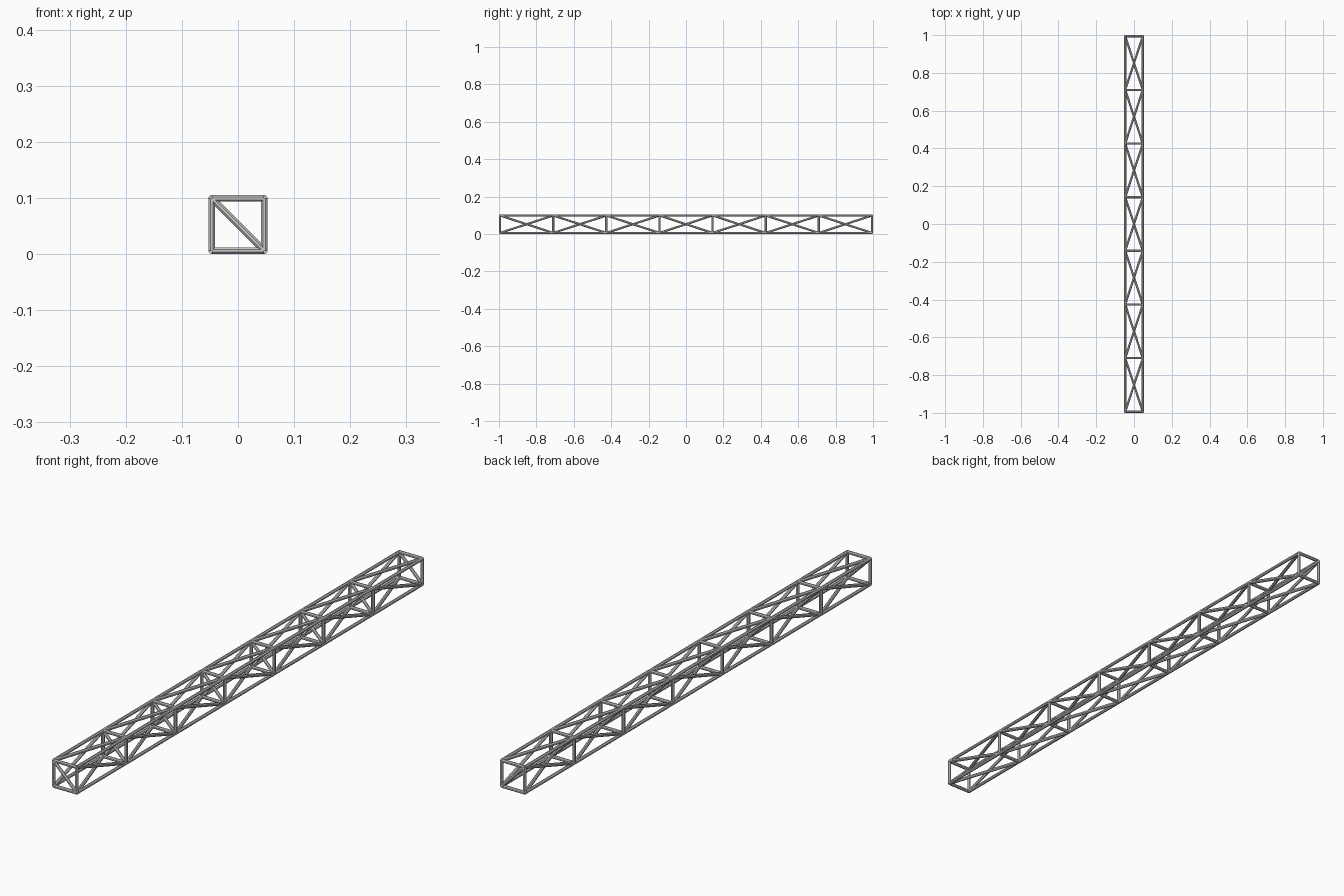
import bpy, bmesh
from mathutils import Vector, Matrix

if "Cube" in bpy.data.objects:
    bpy.data.objects.remove(bpy.data.objects["Cube"])

R = 0.006          # tube radius
H = 0.0465         # half spacing of the chords
BAYS = 7
Y0 = 0.994
SIDES = 8
ZC = H + R         # height of the truss centre line


def node(sx, sz, i):
    """Joint at corner (sx, sz) of frame i, counted from the front."""
    return Vector((sx * H, -Y0 + 2 * Y0 * i / BAYS, ZC + sz * H))


def tubes(name, pairs):
    """One object made of straight faceted tubes between point pairs."""
    bm = bmesh.new()
    for a, b in pairs:
        d = (b - a).normalized()
        up = Vector((0, 0, 1)) if abs(d.z) < 0.9 else Vector((0, 1, 0))
        u = d.cross(up).normalized()
        v = d.cross(u)
        rot = Matrix((u, v, d)).transposed().to_4x4()
        # half-step turn so flats face the axes
        turn = Matrix.Rotation(3.14159265 / SIDES, 4, 'Z')
        bmesh.ops.create_cone(
            bm, cap_ends=True, segments=SIDES,
            radius1=R * 1.04, radius2=R * 1.04, depth=(b - a).length,
            matrix=Matrix.Translation((a + b) / 2) @ rot @ turn)
    bmesh.ops.recalc_face_normals(bm, faces=bm.faces)
    me = bpy.data.meshes.new(name)
    bm.to_mesh(me)
    bm.free()
    ob = bpy.data.objects.new(name, me)
    bpy.context.collection.objects.link(ob)
    return ob


frames = range(BAYS + 1)
bays = range(BAYS)

# Four long chords
tubes("chords", [(node(x, z, 0), node(x, z, BAYS)) for x in (-1, 1) for z in (-1, 1)])

# Square frames: uprights and cross bars
tubes("uprights", [(node(x, -1, i), node(x, 1, i)) for x in (-1, 1) for i in frames])
tubes("cross_bars", [(node(-1, z, i), node(1, z, i)) for z in (-1, 1) for i in frames])

# Diagonal inside each frame
tubes("frame_diagonals", [(node(-1, 1, i), node(1, -1, i)) for i in frames])

# One diagonal per bay on each face, opposite faces slope opposite ways
tubes("top_braces", [(node(-1, 1, i), node(1, 1, i + 1)) for i in bays])
tubes("bottom_braces", [(node(1, -1, i), node(-1, -1, i + 1)) for i in bays])
tubes("right_braces", [(node(1, 1, i), node(1, -1, i + 1)) for i in bays])
tubes("left_braces", [(node(-1, -1, i), node(-1, 1, i + 1)) for i in bays])
